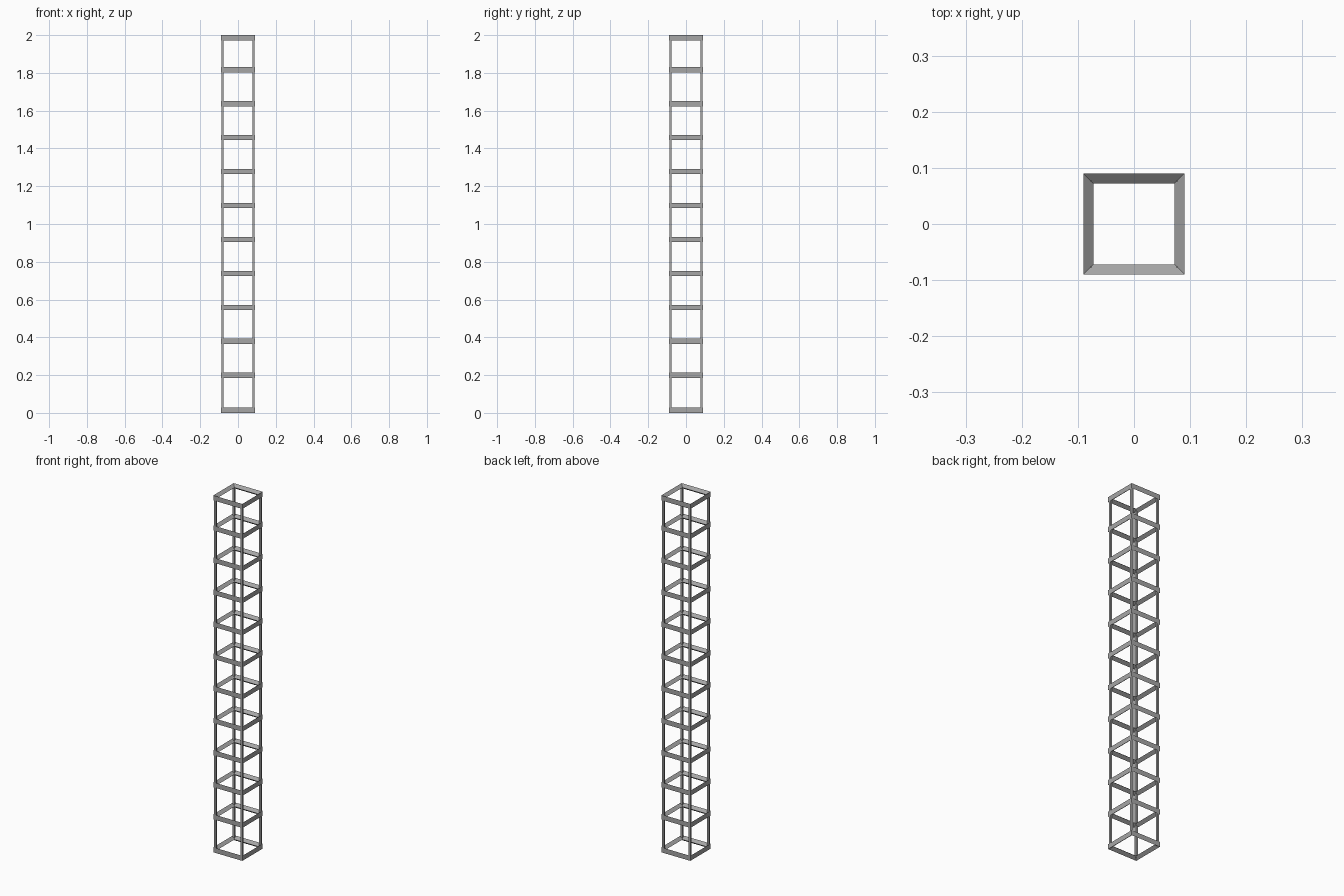
import bpy, bmesh

if "Cube" in bpy.data.objects:
    bpy.data.objects.remove(bpy.data.objects["Cube"])

metal = bpy.data.materials.new("grey metal")
metal.diffuse_color = (0.38, 0.38, 0.38, 1)
metal.use_nodes = True
metal.node_tree.nodes["Principled BSDF"].inputs["Base Color"].default_value = metal.diffuse_color

OUT, INN, H = 0.09, 0.0725, 0.028   # ring outer / inner half width, height
CORNERS = [(-1, -1), (1, -1), (1, 1), (-1, 1)]


def finish(bm, name):
    bmesh.ops.recalc_face_normals(bm, faces=bm.faces)
    mesh = bpy.data.meshes.new(name)
    bm.to_mesh(mesh)
    bm.free()
    mesh.materials.append(metal)
    ob = bpy.data.objects.new(name, mesh)
    bpy.context.collection.objects.link(ob)
    return ob


def ring(name, z):
    """Mitred square ring, triangular section with a flat outer side."""
    bm = bmesh.new()
    profile = [(OUT, z - H / 2), (OUT, z + H / 2), (INN, z)]
    loops = [[bm.verts.new((sx * r, sy * r, h)) for r, h in profile]
             for sx, sy in CORNERS]
    for i in range(4):
        a, b = loops[i], loops[(i + 1) % 4]
        for j in range(3):
            k = (j + 1) % 3
            bm.faces.new((a[j], b[j], b[k], a[k]))
    finish(bm, name)


def post(name, sx, sy):
    """Slim upright in one corner."""
    bm = bmesh.new()
    bmesh.ops.create_cube(bm, size=1)
    z0, z1 = 0.008, 1.99
    bmesh.ops.scale(bm, vec=(0.012, 0.012, z1 - z0), verts=bm.verts)
    bmesh.ops.translate(bm, vec=(sx * 0.082, sy * 0.082, (z0 + z1) / 2), verts=bm.verts)
    finish(bm, name)


# Stack of square rings, the last one flush with the top
levels = [H / 2] + [0.019 + 0.1798 * k for k in range(1, 11)] + [2 - H / 2]
for n, z in enumerate(levels):
    ring(f"square_ring_{n + 1}", z)

# Four corner uprights
for n, (sx, sy) in enumerate(CORNERS):
    post(f"corner_post_{n + 1}", sx, sy)
